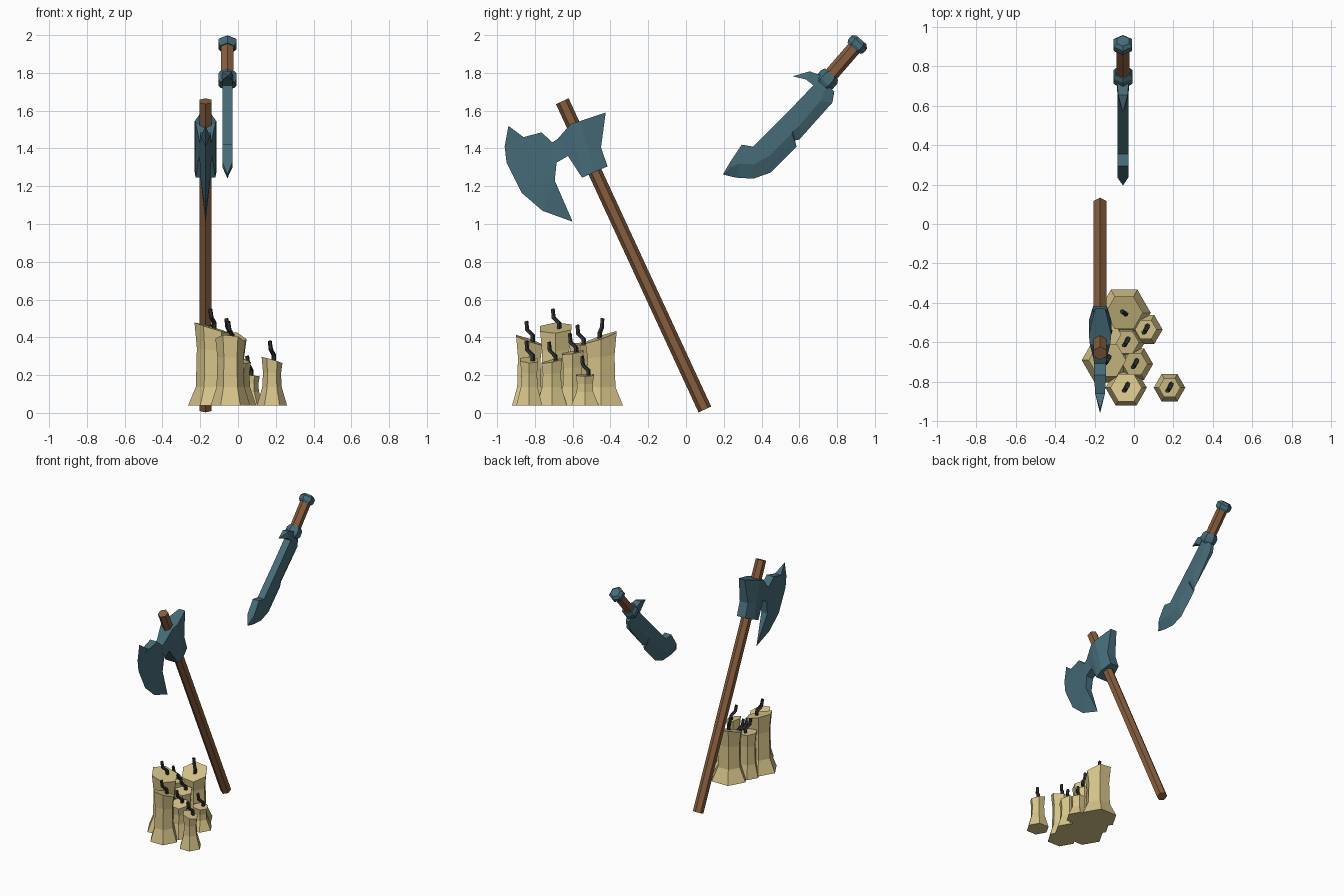
import bpy, bmesh, math
from mathutils import Vector

if "Cube" in bpy.data.objects:
    bpy.data.objects.remove(bpy.data.objects["Cube"])


def material(name, rgb):
    m = bpy.data.materials.new(name)
    m.diffuse_color = (*rgb, 1)
    m.use_nodes = True
    m.node_tree.nodes["Principled BSDF"].inputs["Base Color"].default_value = m.diffuse_color
    return m


WOOD = material("brown wood", (0.24, 0.11, 0.047))
STEEL = material("teal steel", (0.062, 0.15, 0.19))
WAX = material("cream wax", (0.67, 0.55, 0.25))
WICK = material("charcoal wick", (0.03, 0.03, 0.033))


def finish(bm, name, mat):
    bmesh.ops.remove_doubles(bm, verts=bm.verts, dist=0.0005)
    bmesh.ops.recalc_face_normals(bm, faces=bm.faces)
    me = bpy.data.meshes.new(name)
    bm.to_mesh(me)
    bm.free()
    me.materials.append(mat)
    ob = bpy.data.objects.new(name, me)
    bpy.context.collection.objects.link(ob)
    return ob


def skin(rings, name, mat):
    """Join rings of points into a capped solid."""
    bm = bmesh.new()
    vs = [[bm.verts.new(p) for p in ring] for ring in rings]
    n = len(vs[0])
    for a, b in zip(vs, vs[1:]):
        for i in range(n):
            j = (i + 1) % n
            bm.faces.new((a[i], a[j], b[j], b[i]))
    bm.faces.new(vs[0][::-1])
    bm.faces.new(vs[-1])
    return finish(bm, name, mat)


def rod(name, path, radii, mat, sides=6):
    """Many-sided bar along a path, with flat sides facing x."""
    pts = [Vector(p) for p in path]
    axis = (pts[-1] - pts[0]).normalized()
    v = axis.cross(Vector((1, 0, 0))).normalized()
    u = v.cross(axis)
    angles = [math.tau * k / sides for k in range(sides)]
    rings = [[p + r * (math.sin(a) * u + math.cos(a) * v) for a in angles]
             for p, r in zip(pts, radii)]
    return skin(rings, name, mat)


def plate(name, rows, x0, mat):
    """Solid mirrored about x = x0 from rows of (y, z, half thickness)."""
    bm = bmesh.new()
    grids = [[[bm.verts.new((x0 + s * h, y, z)) for y, z, h in row] for row in rows]
             for s in (1, -1)]
    n, m = len(rows), len(rows[0])
    for g in grids:
        for i in range(n - 1):
            for j in range(m - 1):
                bm.faces.new((g[i][j], g[i + 1][j], g[i + 1][j + 1], g[i][j + 1]))
    rim = ([(i, 0) for i in range(n)] + [(n - 1, j) for j in range(1, m)]
           + [(i, m - 1) for i in range(n - 2, -1, -1)] + [(0, j) for j in range(m - 2, 0, -1)])
    for (a, b), (c, d) in zip(rim, rim[1:] + rim[:1]):
        p, q = grids
        bm.faces.new((p[a][b], p[c][d], q[c][d], q[a][b]))
    bmesh.ops.remove_doubles(bm, verts=bm.verts, dist=0.0005)
    bmesh.ops.dissolve_degenerate(bm, edges=bm.edges, dist=0.0005)
    return finish(bm, name, mat)


# Axe: shaft, crescent blade, socket around the shaft
AX = -0.172
rod("axe_shaft", [(AX, 0.10, 0.018), (AX, -0.655, 1.65)], [0.037, 0.037], WOOD)
plate("axe_blade", [
    [(-.94, 1.52, 0), (-.86, 1.46, .025)],
    [(-.96, 1.41, 0), (-.765, 1.485, .03)],
    [(-.95, 1.325, 0), (-.705, 1.43, .03)],
    [(-.87, 1.165, 0), (-.685, 1.325, .03)],
    [(-.76, 1.07, 0), (-.695, 1.23, .025)],
    [(-.60, 1.012, 0), (-.60, 1.012, 0)]], AX, STEEL)
plate("axe_socket", [
    [(-.71, 1.43, .03), (-.70, 1.37, .03), (-.685, 1.325, .03)],
    [(-.68, 1.45, .034), (-.65, 1.40, .034), (-.625, 1.36, .034)],
    [(-.61, 1.53, .052), (-.575, 1.38, .052), (-.55, 1.245, .052)],
    [(-.56, 1.545, .057), (-.52, 1.40, .057), (-.49, 1.272, .057)],
    [(-.425, 1.59, .025), (-.45, 1.405, .035), (-.415, 1.305, .035)]], AX, STEEL)

# Machete: blade with thick spine and sharp lower edge, guard, grip, pommel
MX = -0.056
T = 0.027
spine = [(.195, 1.262), (.235, 1.33), (.295, 1.42), (.355, 1.41), (.42, 1.475),
         (.545, 1.60), (.555, 1.61), (.57, 1.625), (.67, 1.73), (.72, 1.78)]
ridge = [(.195, 1.262), (.24, 1.30), (.28, 1.32), (.36, 1.315), (.44, 1.36),
         (.56, 1.48), (.565, 1.49), (.60, 1.52), (.71, 1.65), (.75, 1.74)]
edge = [(.195, 1.262), (.235, 1.252), (.27, 1.245), (.357, 1.24), (.447, 1.272),
        (.585, 1.41), (.553, 1.437), (.60, 1.447), (.775, 1.643), (.785, 1.70)]
plate("machete_blade",
      [[(*s, T if i else 0), (*r, T if i else 0), (*e, 0 if i < 8 else 0.012)]
       for i, (s, r, e) in enumerate(zip(spine, ridge, edge))], MX, STEEL)
plate("guard_hook", [
    [(.565, 1.782, 0), (.565, 1.782, 0)],
    [(.655, 1.808, .024), (.635, 1.765, .024)],
    [(.72, 1.785, .03), (.68, 1.73, .03)]], MX, STEEL)


def along(t):
    """Point on the grip axis, t measured from the guard."""
    return (MX, 0.722 + 0.655 * t, 1.737 + 0.756 * t)


rod("guard", [along(t) for t in (0, .02, .055, .075)], [.045, .056, .056, .045], STEEL)
rod("grip", [along(.05), along(.28)], [.038, .038], WOOD)
rod("pommel", [along(t) for t in (.255, .27, .298, .315)], [.044, .054, .054, .036], STEEL)

# Candles: x, y, top height, body radius, base radius, top slope in x and y, wick lean
FLOOR = 0.038
candles = [
    (-.05, -.45, .40, .09, .135, -.1, .35, -1),
    (.06, -.535, .20, .052, .085, -.1, 0, 1),
    (-.04, -.60, .32, .062, .095, -.1, .15, 1),
    (-.135, -.69, .45, .09, .13, -.3, .05, 1),
    (.005, -.71, .275, .06, .092, -.1, .2, 1),
    (-.04, -.83, .385, .075, .105, -.1, -.35, 1),
    (.18, -.83, .28, .052, .08, -.3, -.05, 1),
    (-.13, -.56, .365, .062, .085, -.1, 0, 1),
]
for i, (x, y, h, r, base, sx, sy, lean) in enumerate(candles, 1):
    tall = h - FLOOR
    flare = FLOOR + min(.1, tall * .45)
    rings = []
    for z, rad, slant in ((FLOOR, base, 0), (flare, r * .98, 0),
                          (FLOOR + tall * .72, r * .92, .3), (h, r * 1.06, 1)):
        ring = []
        for k in range(6):
            dx = rad * math.cos(math.tau * k / 6)
            dy = rad * math.sin(math.tau * k / 6)
            ring.append((x + dx, y + dy, z + slant * (sx * dx + sy * dy)))
        rings.append(ring)
    skin(rings, f"candle_{i}", WAX)
    # bent wick
    path = [(.008, .018, -.02), (.01, .018, .025), (-.006, -.012, .055), (-.012, -.016, .1)]
    if lean < 0:
        path = [(dx, -.4 * dy, dz) for dx, dy, dz in path]
    rod(f"wick_{i}", [(x + dx, y + dy, h + dz) for dx, dy, dz in path],
        [.013, .013, .012, .011], WICK, 5)
